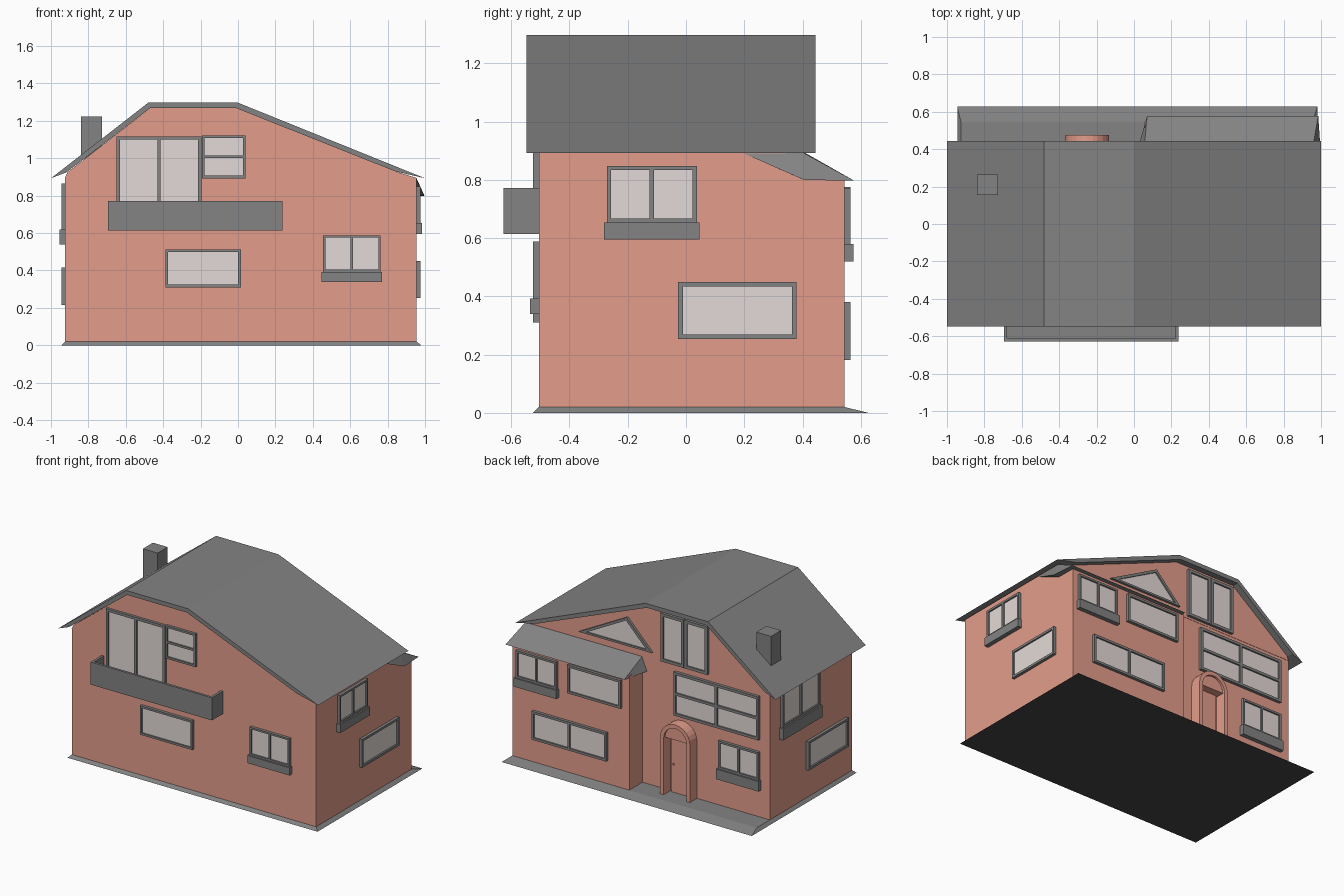
import bpy, bmesh, math

if "Cube" in bpy.data.objects:
    bpy.data.objects.remove(bpy.data.objects["Cube"])


def material(name, rgb):
    m = bpy.data.materials.new(name)
    m.diffuse_color = (*rgb, 1)
    m.use_nodes = True
    m.node_tree.nodes["Principled BSDF"].inputs["Base Color"].default_value = m.diffuse_color
    return m


WALL = material("salmon_wall", (0.77, 0.337, 0.258))
GREY = material("grey_trim", (0.228, 0.228, 0.228))
GLASS = material("pale_glass", (0.77, 0.70, 0.68))
DARK = material("dark_underside", (0.06, 0.06, 0.06))


def finish(name, bm, mat):
    bmesh.ops.recalc_face_normals(bm, faces=bm.faces)
    me = bpy.data.meshes.new(name)
    bm.to_mesh(me)
    bm.free()
    me.materials.append(mat)
    ob = bpy.data.objects.new(name, me)
    bpy.context.collection.objects.link(ob)
    return ob


def add_loft(bm, a, b):
    """Closed solid between two matching outlines."""
    va = [bm.verts.new(p) for p in a]
    vb = [bm.verts.new(p) for p in b]
    bm.faces.new(va)
    bm.faces.new(vb[::-1])
    n = len(a)
    for i in range(n):
        j = (i + 1) % n
        bm.faces.new((va[i], vb[i], vb[j], va[j]))


def add_box(bm, u0, u1, v0, v1, d0, d1, place=lambda u, v, d: (u, d, v)):
    sq = [(u0, v0), (u1, v0), (u1, v1), (u0, v1)]
    add_loft(bm, [place(u, v, d0) for u, v in sq], [place(u, v, d1) for u, v in sq])


def box(name, mat, x0, x1, y0, y1, z0, z1):
    bm = bmesh.new()
    add_box(bm, x0, x1, z0, z1, y0, y1)
    return finish(name, bm, mat)


def extrude(name, mat, profile, y0, y1):
    """Extrude an x/z outline along y."""
    bm = bmesh.new()
    add_loft(bm, [(x, y0, z) for x, z in profile], [(x, y1, z) for x, z in profile])
    return finish(name, bm, mat)


# wall planes: u along wall, v up, d outward
front = lambda u, v, d: (u, -0.505 - d, v)
right = lambda u, v, d: (0.955 + d, u, v)
left = lambda u, v, d: (-0.925 - d, u, v)
wing = lambda u, v, d: (u, 0.545 + d, v)
rear = lambda u, v, d: (u, 0.40 + d, v)


def window(name, place, u0, u1, v0, v1, cols=1, rows=1, sill=0, w=0.016, depth=0.02):
    bm = bmesh.new()
    for i in range(cols + 1):
        c = u0 + w / 2 + (u1 - u0 - w) * i / cols
        add_box(bm, c - w / 2, c + w / 2, v0, v1, 0, depth, place)
    for j in range(rows + 1):
        c = v0 + w / 2 + (v1 - v0 - w) * j / rows
        for i in range(cols):
            a = u0 + w + (u1 - u0 - w) * i / cols
            b = a + (u1 - u0 - w) / cols - w
            add_box(bm, a, b, c - w / 2, c + w / 2, 0, depth, place)
    finish(name + "_frame", bm, GREY)
    bm = bmesh.new()
    add_box(bm, u0 + w / 2, u1 - w / 2, v0 + w / 2, v1 - w / 2, 0, 0.0095, place)
    finish(name + "_glass", bm, GLASS)
    if sill:
        bm = bmesh.new()
        add_box(bm, u0 - 0.009, u1 + 0.009, v0 - sill, v0, 0, 0.03, place)
        finish(name + "_sill", bm, GREY)


# base slab with sloping edge and dark underside
bm = bmesh.new()
rect = lambda x0, x1, y0, y1, z: [(x0, y0, z), (x1, y0, z), (x1, y1, z), (x0, y1, z)]
add_loft(bm, rect(-0.945, 0.98, -0.525, 0.627, 0), rect(-0.925, 0.955, -0.505, 0.545, 0.02))
base = finish("base", bm, GREY)
base.data.materials.append(DARK)
for p in base.data.polygons:
    p.material_index = 1 if p.normal.z < -0.9 else 0

# house body, gables and rear wing
box("main_walls", WALL, -0.925, 0.955, -0.505, 0.40, 0.02, 0.895)
inner = [(-0.96, 0.896), (-0.917, 0.925), (-0.47, 1.268), (-0.01, 1.268), (0.84, 0.93), (0.96, 0.896)]
gable = [(-0.925, 0.895), (-0.912, 0.925)] + inner[2:5] + [(0.955, 0.895)]
extrude("gable_walls", WALL, gable, -0.507, 0.402)
box("rear_wing_walls", WALL, 0.055, 0.955, 0.38, 0.545, 0.02, 0.812)

# main roof shell
outer = [(-1.0, 0.893), (-0.48, 1.297), (0, 1.297), (1.0, 0.893)]
extrude("main_roof", GREY, outer + inner[1:5][::-1], -0.547, 0.445)

# hipped lean-to roof over the wing
bm = bmesh.new()
for p in [(0.055, 0.405, 0.895), (0.955, 0.405, 0.892), (0.955, 0.2, 0.89),
          (0.07, 0.578, 0.797), (0.02, 0.40, 0.80), (0.985, 0.578, 0.797), (0.997, 0.405, 0.80)]:
    bm.verts.new(p)
bmesh.ops.convex_hull(bm, input=bm.verts)
finish("wing_roof", bm, GREY)

# chimney
box("chimney", GREY, -0.84, -0.727, 0.155, 0.265, 1.0, 1.222)

# balcony: floor and three parapets
bm = bmesh.new()
add_box(bm, -0.695, 0.238, 0.615, 0.635, -0.627, -0.50)
add_box(bm, -0.695, 0.238, 0.635, 0.772, -0.627, -0.61)
for x in (-0.695, 0.221):
    add_box(bm, x, x + 0.017, 0.635, 0.772, -0.61, -0.50)
finish("balcony", bm, GREY)

# front windows
window("balcony_door", front, -0.65, -0.195, 0.635, 1.117, 2, w=0.018)
window("front_small_window", front, -0.192, 0.04, 0.893, 1.122, 1, 2, w=0.014)
window("front_low_window", front, -0.388, 0.015, 0.31, 0.512, w=0.014)
window("front_sill_window", front, 0.455, 0.762, 0.392, 0.588, 2, sill=0.053, w=0.012)
# side windows
window("right_high_window", right, -0.272, 0.037, 0.653, 0.848, 2, sill=0.058, w=0.014)
window("right_low_window", right, -0.027, 0.38, 0.253, 0.45)
window("left_high_window", left, -0.13, 0.285, 0.62, 0.865, 2, sill=0.08)
window("left_low_window", left, -0.44, 0.0, 0.215, 0.415)
# rear windows
window("wing_high_window", wing, 0.605, 0.915, 0.58, 0.77, 2, sill=0.06, w=0.014)
window("wing_wide_window", wing, 0.11, 0.52, 0.578, 0.775)
window("wing_low_window", wing, 0.22, 0.795, 0.182, 0.38, 2)
window("rear_grid_window", rear, -0.85, -0.196, 0.56, 0.862, 2, 2, w=0.018)
window("rear_sill_window", rear, -0.85, -0.54, 0.28, 0.475, 2, sill=0.07, w=0.014)
window("rear_gable_window_a", rear, -0.458, -0.28, 0.91, 1.245, w=0.02)
window("rear_gable_window_b", rear, -0.275, -0.096, 0.91, 1.245, w=0.02)

# triangular gable window
tri = [(0.535, 0.945), (0.165, 1.143), (-0.027, 0.947)]
cx, cz = 0.19, 1.02
small = [(cx + (x - cx) * 0.82, cz + (z - cz) * 0.82) for x, z in tri]
bm = bmesh.new()
for i in range(3):
    q = [tri[i], tri[(i + 1) % 3], small[(i + 1) % 3], small[i]]
    add_loft(bm, [rear(x, z, 0) for x, z in q], [rear(x, z, 0.018) for x, z in q])
finish("triangle_window_frame", bm, GREY)
extrude("triangle_window_glass", GLASS, small, 0.40, 0.409)


# arched doorway
def arc(r, z0=0.415):
    return [(-0.25 - r * math.cos(math.pi * i / 12), z0 + r * math.sin(math.pi * i / 12)) for i in range(13)]


def arch(r):
    return [(-0.25 - r, 0.02)] + arc(r) + [(-0.25 + r, 0.02)]


extrude("door_arch", WALL, arch(0.115) + arch(0.088)[::-1], 0.39, 0.477)
extrude("door_arch_infill", WALL, arc(0.089), 0.39, 0.462)
box("door", WALL, -0.325, -0.175, 0.40, 0.41, 0.02, 0.415)
box("door_knob", WALL, -0.2, -0.19, 0.41, 0.42, 0.212, 0.222)
